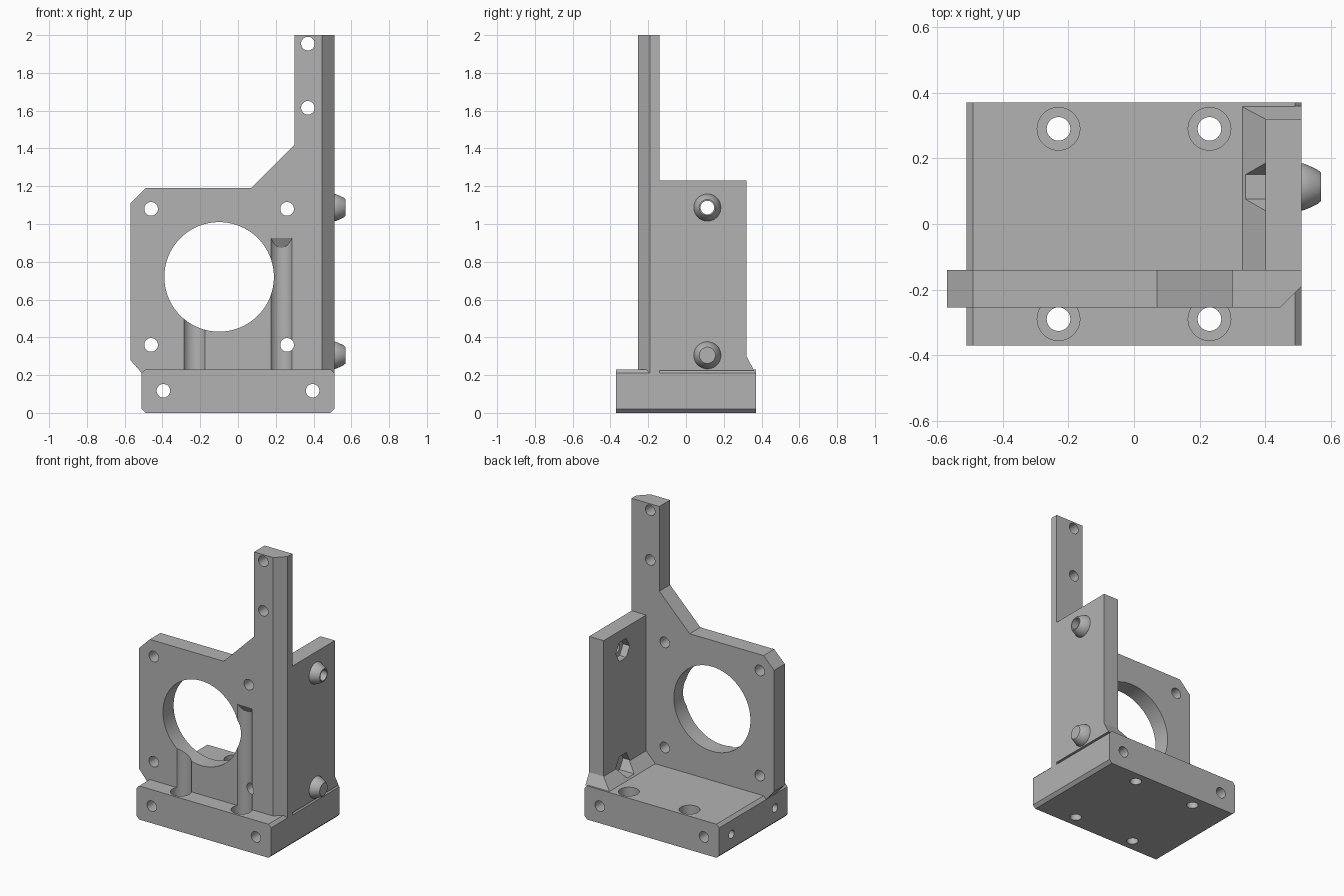
import bpy, bmesh, math
from mathutils import Matrix, Vector

if "Cube" in bpy.data.objects:
    bpy.data.objects.remove(bpy.data.objects["Cube"], do_unlink=True)

grey = bpy.data.materials.new("plain_grey")
grey.use_nodes = True
GREY = (0.45, 0.45, 0.45, 1)
grey.diffuse_color = GREY
grey.node_tree.nodes["Principled BSDF"].inputs["Base Color"].default_value = GREY

cutters = bpy.data.collections.new("cutters")
bpy.context.scene.collection.children.link(cutters)


def make(name, bm, collection=None):
    bmesh.ops.recalc_face_normals(bm, faces=bm.faces)
    mesh = bpy.data.meshes.new(name)
    bm.to_mesh(mesh)
    bm.free()
    obj = bpy.data.objects.new(name, mesh)
    (collection or bpy.context.scene.collection).objects.link(obj)
    mesh.materials.append(grey)
    return obj


def loft(bm, lower, upper):
    """Solid between two matching outlines."""
    a = [bm.verts.new(p) for p in lower]
    b = [bm.verts.new(p) for p in upper]
    bm.faces.new(a)
    bm.faces.new(b)
    for i in range(len(a)):
        j = (i + 1) % len(a)
        bm.faces.new((a[i], a[j], b[j], b[i]))


def extrude_y(name, outline, y0, y1, collection=None):
    bm = bmesh.new()
    loft(bm, [(x, y0, z) for x, z in outline], [(x, y1, z) for x, z in outline])
    return make(name, bm, collection)


AXES = {"X": Matrix.Rotation(math.pi / 2, 4, "Y"),
        "Y": Matrix.Rotation(-math.pi / 2, 4, "X"),
        "Z": Matrix.Identity(4)}


def drill(name, axis, start, length, radius, sides=48):
    """Cylindrical cutter running from start along a positive axis."""
    bm = bmesh.new()
    bmesh.ops.create_cone(bm, cap_ends=True, segments=sides, radius1=radius,
                          radius2=radius, depth=length)
    bm.transform(Matrix.Translation(start) @ AXES[axis]
                 @ Matrix.Translation((0, 0, length / 2)))
    return make(name, bm, cutters)


# Base block with chamfered long edges
W, H, C = 0.51, 0.23, 0.02
quarter = [(W, C), (W, H - C), (W - C, H)]
base = extrude_y("base", [(W - C, 0)] + quarter
                 + [(C - W, H), (-W, H - C), (-W, C), (C - W, 0)], -0.37, 0.37)

# Upright mounting plate with tall column
plate = extrude_y("mounting_plate", [
    (-0.50, 0.2), (-0.57, 0.28), (-0.57, 1.11), (-0.49, 1.19), (0.07, 1.19),
    (0.30, 1.42), (0.30, 2), (0.51, 2), (0.51, 0.2)], -0.255, -0.14)

# Side wall with flared foot
def wall_ring(x, y, z):
    return [(x, -0.15, z), (0.51, -0.15, z), (0.51, y, z), (x, y, z)]

bm = bmesh.new()
loft(bm, wall_ring(0.325, 0.36, 0.225), wall_ring(0.40, 0.32, 0.30))
foot = make("side_wall_foot", bm)
bm = bmesh.new()
loft(bm, wall_ring(0.40, 0.32, 0.30), wall_ring(0.40, 0.32, 1.23))
wall = make("side_wall", bm)

# Tapered studs on the outer side
STUD_Y, STUD_Z = 0.113, (0.305, 1.087)
profile = [(0.50, 0.072), (0.515, 0.072), (0.535, 0.064), (0.56, 0.052), (0.57, 0.043)]
studs = []
for label, z in zip(("lower", "upper"), STUD_Z):
    bm = bmesh.new()
    verts = [bm.verts.new((x, STUD_Y + r, z)) for x, r in [(0.50, 0)] + profile + [(0.57, 0)]]
    edges = [bm.edges.new(pair) for pair in zip(verts, verts[1:])]
    bmesh.ops.spin(bm, geom=verts + edges, cent=(0, STUD_Y, z), axis=(1, 0, 0),
                   angle=math.tau, steps=48)
    bmesh.ops.remove_doubles(bm, verts=bm.verts, dist=0.0005)
    studs.append(make(label + "_stud", bm))
    drill("stud_bore", "X", (0.30, STUD_Y, z), 0.4, 0.036)
    # Hexagonal nut pocket, point down
    drill("nut_pocket", "X", (0.28, STUD_Y, z), 0.17, 0.075, 6)

# Large round opening and screw holes through the plate
drill("round_opening", "Y", (-0.10, -0.5, 0.72), 0.6, 0.29, 96)
for x, z in [(-0.46, 0.36), (0.26, 0.36), (-0.46, 1.08), (0.26, 1.08),
             (0.37, 1.615), (0.37, 1.955)]:
    drill("plate_hole", "Y", (x, -0.5, z), 0.6, 0.036)

# Holes in the base: upright with counterbores, lengthwise, and blind side holes
for side in (-1, 1):
    drill("lengthwise_hole", "Y", (0.395 * side, -0.6, 0.117), 1.2, 0.036)
    drill("side_hole", "X", (-0.6, 0.235 * side, 0.115), 0.2, 0.028)
    for y in (-0.29, 0.29):
        drill("upright_hole", "Z", (0.23 * side, y, -0.1), 0.4, 0.036)
    drill("rear_counterbore", "Z", (0.23 * side, 0.29, 0.12), 0.3, 0.065)
    # Front counterbore continues up the plate as a slant-topped groove
    groove = drill("front_groove", "Z", (0.23 * side, -0.29, 0.12), 0.8, 0.065)
    for v in groove.data.vertices:
        if v.co.z > 0.5:
            v.co.z = 0.925 - 1.7 * (v.co.y + 0.255)

# Chamfer down the outer front corner of the column
bm = bmesh.new()
corner = [(0.445, -0.255), (0.52, -0.18), (0.6, -0.18), (0.6, -0.4), (0.445, -0.4)]
loft(bm, [(x, y, 0.1) for x, y in corner], [(x, y, 2.1) for x, y in corner])
column_chamfer = make("column_chamfer", bm)


# Cut every part
def cut(obj, tool):
    mod = obj.modifiers.new("cut", "BOOLEAN")
    mod.operation = "DIFFERENCE"
    mod.solver = "EXACT"
    mod.object = tool
    bpy.context.view_layer.objects.active = obj
    bpy.ops.object.modifier_apply(modifier=mod.name)


def bounds(obj):
    cos = [v.co for v in obj.data.vertices]
    return [(min(c[i] for c in cos), max(c[i] for c in cos)) for i in range(3)]


cut(plate, column_chamfer)
parts = [base, plate, foot, wall] + studs
for part in parts:
    for tool in cutters.objects:
        if all(a[0] < b[1] and b[0] < a[1] for a, b in zip(bounds(part), bounds(tool))):
            cut(part, tool)

for tool in list(cutters.objects) + [column_chamfer]:
    bpy.data.objects.remove(tool, do_unlink=True)
bpy.data.collections.remove(cutters)

# Smooth the round surfaces, keep edges sharp
bpy.ops.object.select_all(action="DESELECT")
for part in parts:
    part.select_set(True)
bpy.context.view_layer.objects.active = base
bpy.ops.object.shade_smooth_by_angle(angle=math.radians(30))
